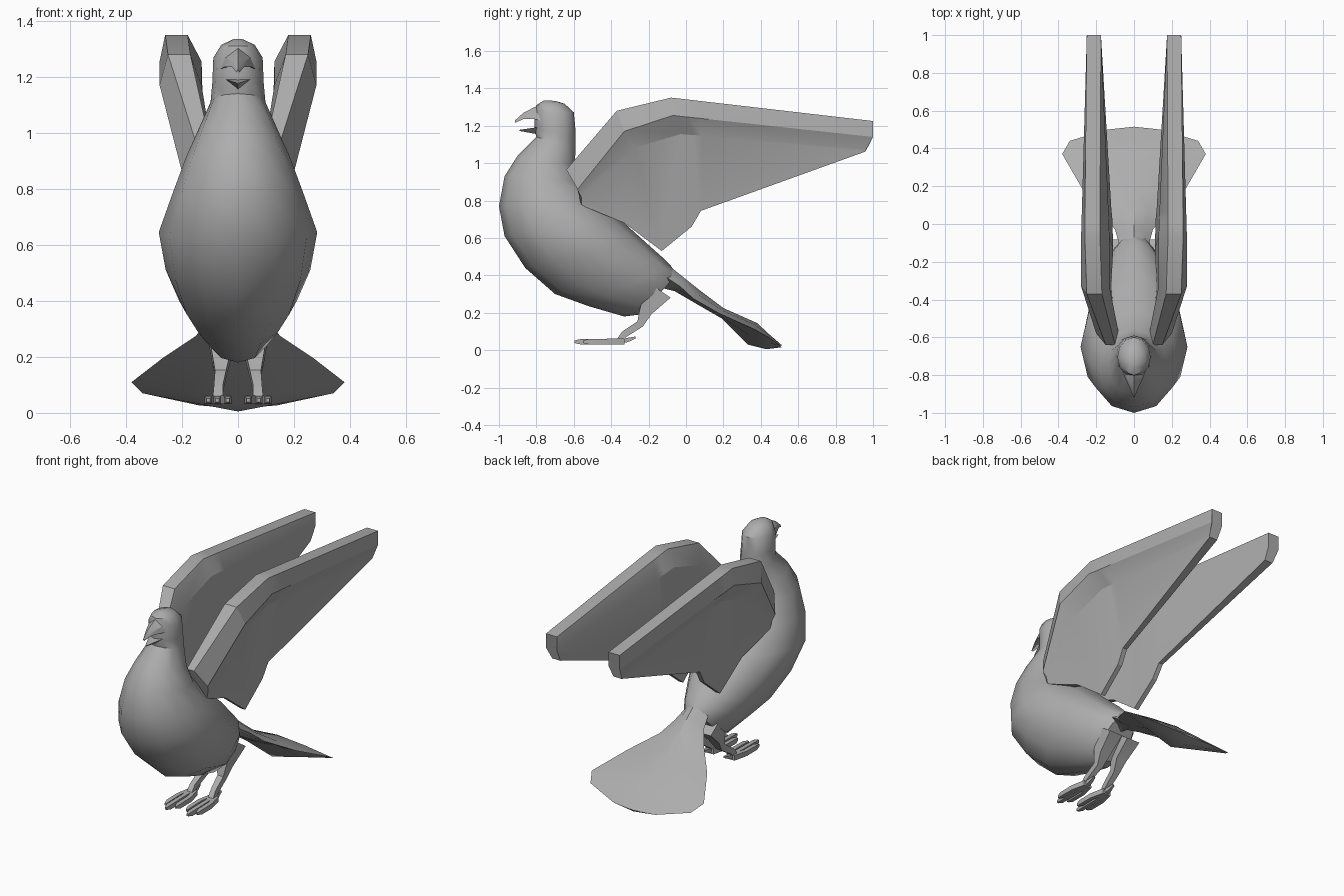
import bpy, bmesh, math
from mathutils import Vector

if "Cube" in bpy.data.objects:
    bpy.data.objects.remove(bpy.data.objects["Cube"])

grey = bpy.data.materials.new("feather grey")
grey.diffuse_color = (0.42, 0.42, 0.42, 1)
grey.use_nodes = True
grey.node_tree.nodes["Principled BSDF"].inputs["Base Color"].default_value = grey.diffuse_color


def loft(name, rings, mirror=False, angle=30):
    """Skin equal-length point rings, close both ends."""
    bm = bmesh.new()
    vs = [[bm.verts.new(p) for p in r] for r in rings]
    n = len(vs[0])
    for a, b in zip(vs, vs[1:]):
        for i in range(n):
            bm.faces.new((a[i], a[(i + 1) % n], b[(i + 1) % n], b[i]))
    bm.faces.new(vs[0])
    bm.faces.new(vs[-1])
    bmesh.ops.recalc_face_normals(bm, faces=bm.faces)
    me = bpy.data.meshes.new(name)
    bm.to_mesh(me)
    bm.free()
    me.materials.append(grey)
    ob = bpy.data.objects.new(name, me)
    bpy.context.collection.objects.link(ob)
    if mirror:
        ob.modifiers.new("mirror", 'MIRROR').use_mirror_merge = False
    bpy.ops.object.select_all(action='DESELECT')
    ob.select_set(True)
    bpy.context.view_layer.objects.active = ob
    bpy.ops.object.shade_smooth_by_angle(angle=math.radians(angle))
    return ob


def oval(fy, fz, by, bz, w, n=12):
    """Oval ring between a front and a back point, half width w."""
    f, b = Vector((0, fy, fz)), Vector((0, by, bz))
    c, h = (f + b) / 2, (f - b) / 2
    return [c + h * math.cos(t) + Vector((w * math.sin(t), 0, 0))
            for t in (math.tau * i / n for i in range(n))]


def box_path(points):
    """Square sections along (x, y, z, half_x, half_other) points."""
    rings = []
    for i, (x, y, z, hx, h) in enumerate(points):
        a, b = points[max(i - 1, 0)], points[min(i + 1, len(points) - 1)]
        d = Vector((0, b[1] - a[1], b[2] - a[2])).normalized()
        u = Vector((0, -d.z, d.y)) * h
        s, c = Vector((hx, 0, 0)), Vector((x, y, z))
        rings.append([c + s + u, c - s + u, c - s - u, c + s - u])
    return rings


# Head, neck and body: front y, z, back y, z, half width
loft("body", [oval(*r) for r in [
    (-.76, 1.335, -.70, 1.333, .018), (-.80, 1.31, -.65, 1.318, .06),
    (-.81, 1.265, -.60, 1.272, .088), (-.81, 1.18, -.59, 1.17, .092),
    (-.80, 1.14, -.59, 1.08, .098), (-.90, 1.04, -.595, .99, .14),
    (-.97, .93, -.56, .90, .185), (-1.0, .77, -.46, .79, .235),
    (-.97, .61, -.33, .68, .283), (-.86, .44, -.22, .58, .258),
    (-.70, .30, -.13, .50, .21), (-.52, .235, -.08, .45, .165),
    (-.33, .18, -.06, .42, .12), (-.25, .19, -.05, .40, .09)]], angle=40)

# Beak halves
loft("upper_beak", [[(-w, y, zb), (-w * .8, y, (zt + zb) / 2), (0, y, zt),
                     (w * .8, y, (zt + zb) / 2), (w, y, zb), (0, y, zb + .01)]
                    for y, w, zt, zb in [(-.74, .075, 1.32, 1.22), (-.81, .05, 1.30, 1.235),
                                         (-.87, .022, 1.268, 1.235), (-.915, .004, 1.228, 1.215)]])
loft("lower_beak", [[(-w, y, zt), (w, y, zt), (0, y, zb)]
                    for y, w, zt, zb in [(-.77, .055, 1.195, 1.15), (-.89, .005, 1.178, 1.172)]])

# Tail fan: half width, edge y, z, top y, z, bottom y, z
tail = []
for w, ey, ez, ty, tz, by, bz in [
        (.075, -.12, .40, -.14, .49, -.12, .33), (.10, -.03, .34, -.02, .395, -.06, .315),
        (.15, .04, .275, .08, .315, .06, .245), (.27, .18, .195, .20, .225, .19, .17),
        (.38, .37, .11, .38, .145, .33, .03), (.34, .44, .07, .445, .085, .43, .005),
        (.14, .50, .027, .515, .024, .51, .015)]:
    e, t, b = Vector((w, ey, ez)), Vector((0, ty, tz)), Vector((0, by, bz))
    te = (t + e) / 2 + Vector((0, 0, (tz - ez) * .15))
    be = (b + e) / 2
    flip = lambda p: Vector((-p.x, p.y, p.z))
    tail.append([e, te, t, flip(te), flip(e), flip(be), b, be])
loft("tail", tail, angle=35)

# Wings: lead, ridge, step, trail as y, z, then x of
# lead in/out, ridge out, step, trail out/in, ridge in
wing = []
for lead, ridge, step, trail, xs in [
        ((-.64, .965), (-.58, .86), (-.56, .82), (-.56, .775), (.10, .15, .20, .19, .18, .10, .08)),
        ((-.37, 1.28), (-.33, 1.17), (-.28, 1.08), (-.33, .68), (.17, .25, .28, .22, .15, .12, .13)),
        ((-.08, 1.35), (-.07, 1.255), (-.03, 1.155), (-.13, .53), (.18, .26, .28, .22, .14, .11, .13)),
        ((.00, 1.341), (.01, 1.246), (.04, 1.15), (.03, .66), (.18, .26, .278, .22, .145, .115, .133)),
        ((.06, 1.334), (.07, 1.24), (.09, 1.146), (.08, .745), (.18, .26, .276, .22, .15, .12, .135)),
        ((1.0, 1.225), (1.0, 1.14), (.965, 1.075), (.96, 1.062), (.175, .25, .25, .24, .235, .18, .175))]:
    yz = (lead, lead, ridge, step, trail, trail, ridge)
    wing.append([(x, *p) for x, p in zip(xs, yz)])
loft("wing", wing, mirror=True, angle=20)

# Legs
loft("leg", box_path([(.065, -.14, .32, .045, .07), (.06, -.215, .21, .035, .035),
                      (.062, -.245, .14, .02, .02), (.07, -.33, .085, .016, .018),
                      (.072, -.36, .045, .018, .016)]), mirror=True)

# Toes: three forward, one back
for i, (x, tip) in enumerate([(.037, -.55), (.074, -.595), (.106, -.55)]):
    loft(f"front_toe_{i + 1}", box_path([(.072 + (x - .072) * .4, -.33, .047, .013, .016),
                                         (x, -.42, .046, .013, .015),
                                         (x, tip + .03, .045, .013, .014),
                                         (x, tip, .045, .006, .007)]), mirror=True)
loft("back_toe", box_path([(.072, -.37, .045, .014, .015), (.072, -.31, .055, .012, .011),
                           (.072, -.27, .068, .006, .005)]), mirror=True)
